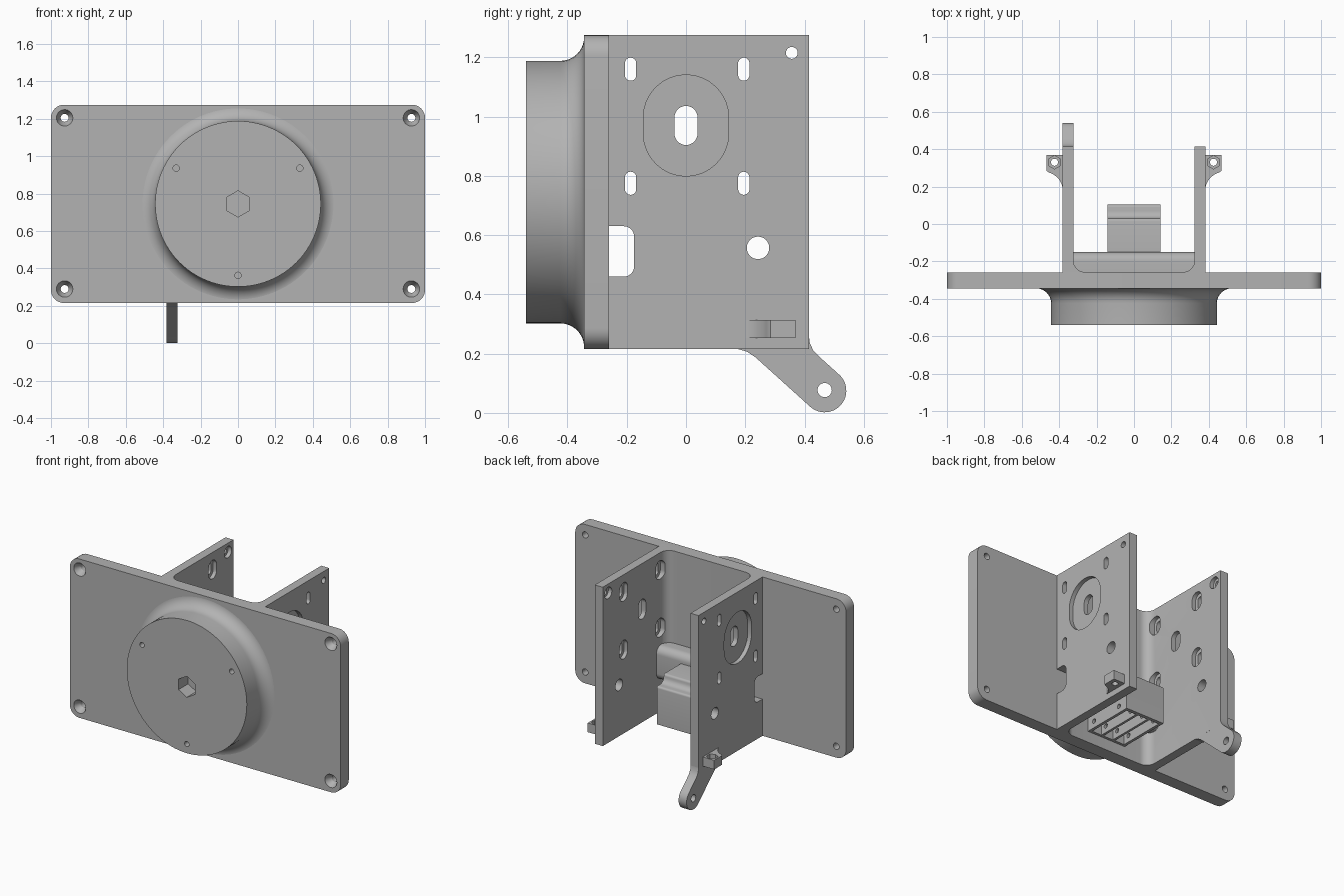
import bpy, bmesh, math
from mathutils import Vector

if "Cube" in bpy.data.objects:
    bpy.data.objects.remove(bpy.data.objects["Cube"])

grey = bpy.data.materials.new("plain grey")
grey.diffuse_color = (0.45, 0.45, 0.45, 1)
grey.use_nodes = True
grey.node_tree.nodes["Principled BSDF"].inputs["Base Color"].default_value = grey.diffuse_color


def arc(cu, cv, r, a0, a1, n=8):
    return [(cu + r * math.cos(math.radians(a0 + (a1 - a0) * i / n)),
             cv + r * math.sin(math.radians(a0 + (a1 - a0) * i / n))) for i in range(n + 1)]


def circle(cu, cv, r, n=32, turn=0):
    return arc(cu, cv, r, turn, turn + 360, n)[:-1]


def slot(cu, cv, r, half):
    return arc(cu, cv + half - r, r, 0, 180, 16) + arc(cu, cv - half + r, r, 180, 360, 16)


def rounded(u0, v0, u1, v1, r):
    return (arc(u1 - r, v1 - r, r, 0, 90) + arc(u0 + r, v1 - r, r, 90, 180)
            + arc(u0 + r, v0 + r, r, 180, 270) + arc(u1 - r, v0 + r, r, 270, 360))


def finish(name, bm):
    bmesh.ops.recalc_face_normals(bm, faces=bm.faces[:])
    me = bpy.data.meshes.new(name)
    bm.to_mesh(me)
    bm.free()
    me.materials.append(grey)
    ob = bpy.data.objects.new(name, me)
    bpy.context.collection.objects.link(ob)
    return ob


def prism(name, outline, axis, a, b):
    """Extrude a flat outline along an axis from a to b."""
    place = {'x': lambda u, v, w: (w, u, v),
             'y': lambda u, v, w: (u, w, v),
             'z': lambda u, v, w: (u, v, w)}[axis]
    bm = bmesh.new()
    face = bm.faces.new([bm.verts.new(place(u, v, a)) for u, v in outline])
    top = bmesh.ops.extrude_face_region(bm, geom=[face])
    shift = Vector(place(0, 0, b - a))
    bmesh.ops.translate(bm, vec=shift, verts=[g for g in top["geom"] if isinstance(g, bmesh.types.BMVert)])
    return finish(name, bm)


def lathe(name, profile, cx, cz, n=96):
    """Revolve (radius, y) points about an axis along y, with flat caps."""
    bm = bmesh.new()
    rings = [[bm.verts.new((x, y, z)) for x, z in circle(cx, cz, r, n)] for r, y in profile]
    for p, q in zip(rings, rings[1:]):
        for i in range(n):
            bm.faces.new((p[i], p[(i + 1) % n], q[(i + 1) % n], q[i]))
    bm.faces.new(rings[0])
    bm.faces.new(rings[-1])
    return finish(name, bm)


def cut(ob, cutters):
    bpy.context.view_layer.objects.active = ob
    for c in cutters:
        m = ob.modifiers.new("cut", 'BOOLEAN')
        m.operation, m.solver, m.object = 'DIFFERENCE', 'EXACT', c
        bpy.ops.object.modifier_apply(modifier=m.name)
    for c in cutters:
        bpy.data.objects.remove(c)


# Mounting plate with countersunk corner holes
plate = prism("mounting_plate", rounded(-1, 0.215, 1, 1.275, 0.07), 'y', -0.345, -0.26)
cut(plate, [lathe("hole", [(0.045, -0.35), (0.043, -0.34), (0.021, -0.305), (0.021, -0.2)], sx * 0.927, z, 32)
            for sx in (-1, 1) for z in (0.29, 1.205)])

# Round boss with filleted base, hex socket and three pin holes
fillet = [(u, v) for u, v in arc(0.523, -0.424, 0.08, 180, 90, 10)]
boss = lathe("round_boss", [(0.443, -0.54)] + fillet + [(0.523, -0.335)], 0, 0.745)
pins = [prism("pin", circle(0.382 * math.cos(math.radians(a)), 0.745 + 0.382 * math.sin(math.radians(a)), 0.017, 16),
              'y', -0.6, -0.44) for a in (30, 150, 270)]
cut(boss, [prism("hex", circle(0, 0.745, 0.07, 6, 30), 'y', -0.6, -0.44)] + pins)

# U shaped bracket: two side walls joined by a web with rounded inner corners
inner = arc(0.262, -0.195, 0.062, 0, -90)
half = [(0.383, -0.3), (0.383, 0.415), (0.324, 0.415)] + inner
bracket = prism("side_walls", half + [(-x, y) for x, y in reversed(half)], 'z', 0.215, 1.275)


def cable_slot():
    r = 0.035
    return prism("cable_slot", [(-0.2599, 0.46)] + arc(-0.175 - r, 0.46 + r, r, 270, 360)
                 + arc(-0.175 - r, 0.63 - r, r, 0, 90) + [(-0.2599, 0.63)], 'x', -0.6, 0.6)


cutters = [cable_slot(),
           prism("c", slot(0, 0.97, 0.039, 0.066), 'x', -0.6, 0.6),
           prism("c", circle(0.243, 0.557, 0.038), 'x', -0.6, 0.6),
           prism("c", circle(0.357, 1.215, 0.02), 'x', -0.6, 0.6),
           prism("c", circle(0.357, 1.215, 0.038), 'x', -0.35, 0.35)]
for y in (-0.187, 0.195):
    for z in (0.775, 1.16):
        cutters += [prism("c", slot(y, z, 0.019, 0.039), 'x', -0.6, 0.6),
                    prism("c", slot(y, z, 0.042, 0.062), 'x', -0.35, 0.35)]
for s in (-1, 1):  # oval recess on each outer face
    cutters.append(prism("c", slot(0, 0.97, 0.144, 0.171), 'x', s * 0.355, s * 0.5))
cut(bracket, cutters)

# Rounded cable cover across the web
cover = prism("cable_cover", [(-0.262, 0.435)] + arc(-0.2, 0.485, 0.05, 270, 360)
              + arc(-0.2, 0.61, 0.05, 0, 90) + [(-0.262, 0.66)], 'x', -0.326, 0.326)
cut(cover, [cable_slot()])

# Socket block with a stepped top and three pockets open below
block = prism("socket_block", [(-0.262, 0.29), (0.103, 0.29), (0.103, 0.53)]
              + arc(0.09, 0.53, 0.013, 0, 90, 4) + arc(0.07, 0.583, 0.04, 270, 180, 6)
              + arc(0.015, 0.583, 0.015, 0, 90, 4) + [(-0.16, 0.598), (-0.16, 0.44), (-0.262, 0.44)], 'x', -0.143, 0.143)
pockets = [prism("pocket", [(x - 0.036, -0.24), (x + 0.036, -0.24), (x + 0.036, 0.08), (x - 0.036, 0.08)],
                 'z', 0.2, 0.42) for x in (-0.088, 0, 0.088)]
cut(block, pockets + [prism("c", circle(y, 0.335, 0.015, 16), 'x', -0.3, 0.3) for y in (-0.2, 0.03)])

# Nut tabs on the outer wall faces
for s, side in ((-1, "left"), (1, "right")):
    prof = [(0.37, 0.37), (0.467, 0.37), (0.467, 0.285)] + arc(0.485, 0.175, 0.105, 105, 180) + [(0.37, 0.17)]
    tab = prism(side + "_nut_tab", [(s * x, y) for x, y in prof], 'z', 0.253, 0.314)
    cut(tab, [prism("c", circle(s * 0.425, 0.33, 0.019, 24), 'z', 0.1, 0.5),
              prism("c", circle(s * 0.425, 0.33, 0.036, 6, 30), 'z', 0.285, 0.5)])

# Lever arm below the left wall
arm = prism("lever_arm", [(0.36, 0.217), (0.17, 0.217), (0.205, 0.207), (0.235, 0.187)]
            + arc(0.468, 0.075, 0.073, 230, 410, 24)
            + [(0.455, 0.185), (0.43, 0.21), (0.418, 0.235), (0.4149, 0.26), (0.36, 0.26)], 'x', -0.3829, -0.3241)
cut(arm, [prism("c", circle(0.468, 0.077, 0.024), 'x', -0.6, 0)])

bpy.ops.object.select_all(action='DESELECT')
for ob in bpy.context.collection.objects:
    ob.select_set(True)
bpy.context.view_layer.objects.active = plate
bpy.ops.object.shade_smooth_by_angle(angle=math.radians(30))
